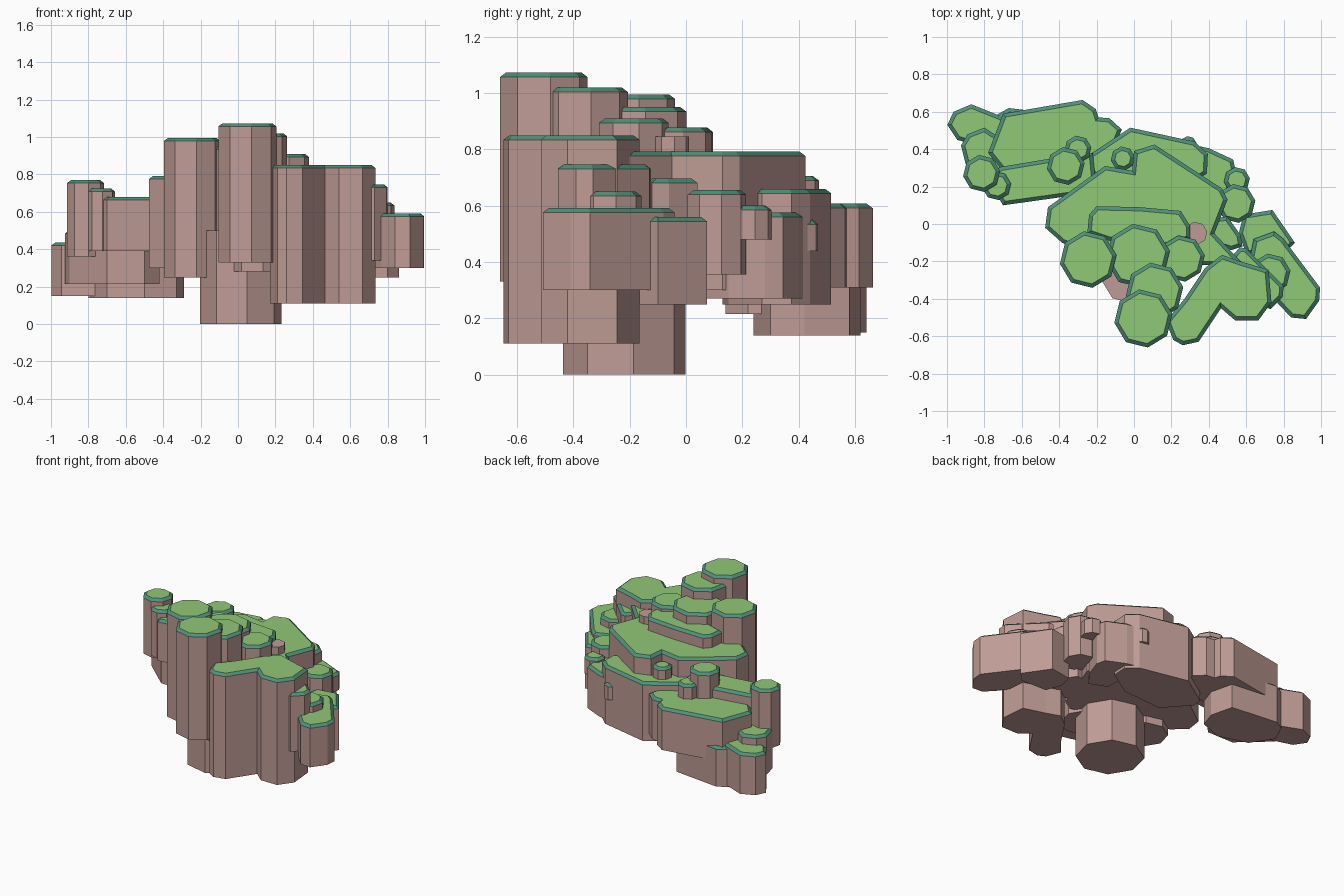
import bpy, bmesh, math

def mat(name, c):
    m = bpy.data.materials.new(name)
    m.diffuse_color = (*c, 1)
    return m

ROCK = mat("rock_pink", (0.52, 0.33, 0.30))
RIM = mat("grass_rim", (0.08, 0.28, 0.19))
GRASS = mat("grass_top", (0.28, 0.58, 0.18))
INSET, CHAMFER = 0.02, 0.016

def block(name, outline, z0, z1, cap=True):
    """Vertical prism with a bevelled grass cap."""
    bm = bmesh.new()
    zs = z1 - CHAMFER if cap else z1
    lo = [bm.verts.new((x, y, z0)) for x, y in outline]
    hi = [bm.verts.new((x, y, zs)) for x, y in outline]
    n = len(lo)
    for i in range(n):
        j = (i + 1) % n
        bm.faces.new((lo[i], lo[j], hi[j], hi[i]))
    bm.faces.new(lo[::-1])
    top = bm.faces.new(hi)
    bmesh.ops.recalc_face_normals(bm, faces=bm.faces[:])
    if cap:
        ring = bmesh.ops.inset_region(bm, faces=[top], thickness=INSET,
                                      use_even_offset=True)["faces"]
        for f in ring:
            f.material_index = 1
        top.material_index = 2
        for v in top.verts:
            v.co.z = z1
    me = bpy.data.meshes.new(name)
    bm.to_mesh(me)
    bm.free()
    for m in (ROCK, RIM, GRASS):
        me.materials.append(m)
    bpy.context.collection.objects.link(bpy.data.objects.new(name, me))

def column(name, x, y, r, z0, z1, cap=True, rot=0.15):
    pts = [(x + r * math.cos(rot + i * math.pi / 4),
            y + r * math.sin(rot + i * math.pi / 4)) for i in range(8)]
    block(name, pts, z0, z1, cap)

# Central stem and bare post
column("stem", 0.015, -0.22, 0.22, 0.0, 0.5, False)
column("bare_post", 0.33, -0.05, 0.062, 0.3, 0.845, False)

# Round columns: x, y, radius, bottom, top
for name, *c in [
    ("front_peak", 0.05, -0.505, 0.157, 0.33, 1.073),
    ("second_peak", 0.11, -0.36, 0.155, 0.28, 1.02),
    ("left_peak", -0.245, -0.19, 0.153, 0.25, 0.995),
    ("middle_peak", 0.02, -0.17, 0.173, 0.3, 0.95),
    ("inner_right_column", 0.255, -0.185, 0.125, 0.3, 0.91),
    ("right_step_column", 0.73, -0.265, 0.108, 0.32, 0.65),
    ("back_right_column", 0.545, 0.11, 0.105, 0.355, 0.655),
    ("back_right_small", 0.55, 0.235, 0.07, 0.48, 0.6),
    ("back_knob", 0.29, 0.425, 0.045, 0.44, 0.55),
    ("back_left_small", -0.30, 0.40, 0.073, 0.4, 0.705),
    ("back_left_column", -0.365, 0.31, 0.102, 0.38, 0.785),
    ("back_stub", -0.06, 0.35, 0.065, 0.4, 0.74),
    ("far_left_column", -0.815, 0.27, 0.1, 0.36, 0.77),
    ("far_left_small", -0.735, 0.205, 0.078, 0.39, 0.725),
]:
    column(name, *c)

# Main terraces
block("central_ridge", [(-.2, .095), (.03, .09), (.25, .07), (.3, -.01), (.3, -.08),
                        (.17, -.12), (-.1, -.1), (-.25, -.05), (-.24, .05)], .35, .878)
block("main_plateau", [(-.475, -.02), (-.46, .09), (-.155, .31), (-.01, .285),
                       (0, .39), (.11, .425), (.47, .19), (.5, .13), (.43, -.05),
                       (.57, -.2), (.45, -.22), (.2, -.22), (-.2, -.18),
                       (-.385, -.1)], .3, .792)
block("front_right_cliff", [(.17, -.52), (.21, -.62), (.26, -.648), (.345, -.63),
                            (.465, -.45), (.54, -.515), (.665, -.515), (.735, -.42),
                            (.72, -.245), (.57, -.2), (.47, -.165), (.38, -.235),
                            (.27, -.4)], .11, .85)

# Back terraces
block("back_terrace", [(-.24, .37), (-.02, .515), (.325, .44), (.395, .375),
                       (.39, .27), (.2, .15), (-.1, .13), (-.25, .3)], .25, .66)
block("back_right_terrace", [(.33, .42), (.4, .405), (.53, .345), (.545, .28),
                             (.5, .15), (.42, .05), (.3, .1), (.3, .35)], .27, .575)

# Left wing
block("left_upper_terrace", [(-.7, .1), (-.2, .17), (-.22, .38), (-.475, .345),
                             (-.715, .305), (-.79, .25)], .39, .68)
block("left_back_terrace", [(-.78, .38), (-.7, .59), (-.275, .663), (-.205, .615),
                            (-.19, .57), (-.13, .565), (-.065, .505), (-.1, .42),
                            (-.25, .3), (-.7, .28)], .31, .607)
block("left_middle_terrace", [(-.925, .42), (-.89, .48), (-.8, .515), (-.715, .46),
                              (-.42, .4), (-.42, .22), (-.5, .14), (-.7, .14),
                              (-.9, .32)], .215, .5)
block("left_low_terrace", [(-.998, .53), (-.965, .6), (-.87, .64), (-.72, .58),
                           (-.55, .5), (-.52, .42), (-.6, .35), (-.945, .45)], .15, .437)
block("left_base_terrace", [(-.67, .62), (-.74, .58), (-.8, .45), (-.7, .3),
                            (-.5, .24), (-.33, .3), (-.29, .42), (-.33, .58)], .14, .42)

# Right wing
block("right_tip", [(.84, -.5), (.92, -.508), (.99, -.41), (.995, -.34), (.8, -.08),
                    (.75, -.04), (.64, -.08), (.62, -.18), (.765, -.42)], .3, .592)
block("right_low_terrace", [(.585, .05), (.74, .075), (.86, -.1), (.8, -.165),
                            (.6, -.16), (.56, -.05)], .25, .56)
block("right_high_terrace", [(.565, -.125), (.6, -.13), (.8, -.33), (.795, -.39),
                             (.73, -.455), (.6, -.4), (.5, -.2)], .34, .747)
block("right_inner_terrace", [(.5, .04), (.57, -.06), (.58, -.12), (.52, -.14),
                              (.4, -.1), (.42, .03)], .3, .697)
